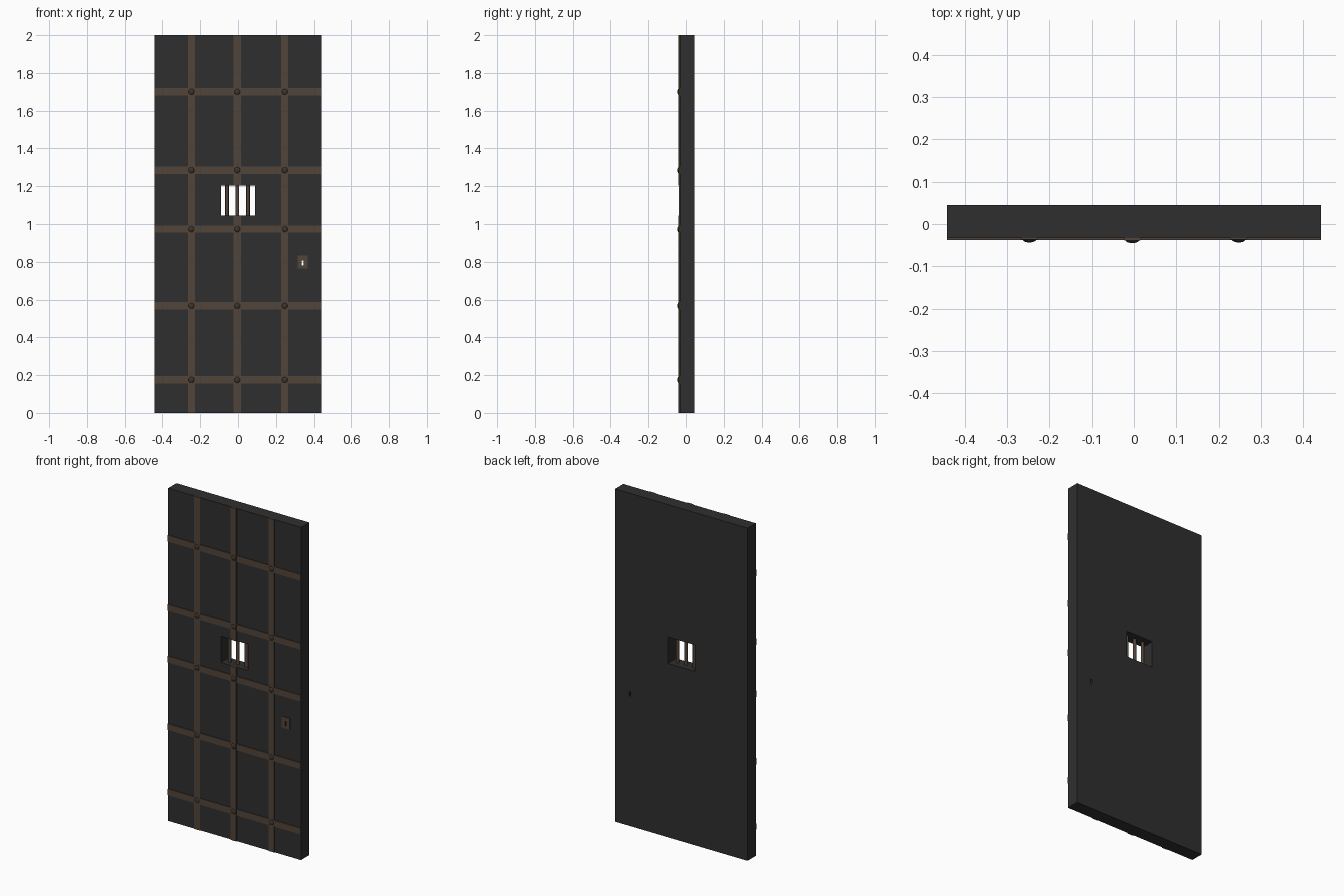
import bpy, math

if "Cube" in bpy.data.objects:
    bpy.data.objects.remove(bpy.data.objects["Cube"])


def material(name, rgb):
    m = bpy.data.materials.new(name)
    m.diffuse_color = (*rgb, 1)
    m.use_nodes = True
    m.node_tree.nodes["Principled BSDF"].inputs["Base Color"].default_value = m.diffuse_color
    return m


IRON = material("dark_iron", (0.028, 0.028, 0.028))
RUST = material("rusty_brown", (0.084, 0.058, 0.041))
RIVET = material("dark_brown", (0.045, 0.034, 0.026))


def finish(name, mat):
    ob = bpy.context.object
    ob.name = name
    if mat:
        ob.data.materials.append(mat)
    return ob


def box(name, x0, x1, y0, y1, z0, z1, mat=None):
    bpy.ops.mesh.primitive_cube_add(
        size=1, location=((x0 + x1) / 2, (y0 + y1) / 2, (z0 + z1) / 2))
    ob = bpy.context.object
    ob.scale = (x1 - x0, y1 - y0, z1 - z0)
    bpy.ops.object.transform_apply(location=False, rotation=False, scale=True)
    return finish(name, mat)


def cut(ob, cutter):
    mod = ob.modifiers.new("cut", 'BOOLEAN')
    mod.operation = 'DIFFERENCE'
    mod.solver = 'EXACT'
    mod.object = cutter
    bpy.context.view_layer.objects.active = ob
    bpy.ops.object.modifier_apply(modifier=mod.name)


W, BACK, FRONT = 0.441, 0.045, -0.033
WIN = (-0.091, 0.089, 1.045, 1.203)   # window x0, x1, z0, z1

# door slab and lock plate, with window and keyhole cut through
slab = box("door_slab", -W, W, FRONT, BACK, 0, 2, IRON)
plate = box("lock_plate", 0.315, 0.368, -0.037, FRONT + 0.001, 0.765, 0.833, RUST)
window = box("window_cutter", WIN[0], WIN[1], -0.2, 0.2, WIN[2], WIN[3])
keyhole = box("keyhole_cutter", 0.337, 0.346, -0.2, 0.2, 0.78, 0.807)
cut(slab, window)
cut(slab, keyhole)
cut(plate, keyhole)
for c in (window, keyhole):
    bpy.data.objects.remove(c)

# iron bands; the middle one stops at the window
XS = (-0.247, -0.004, 0.247)
ZS = (0.175, 0.567, 0.973, 1.285, 1.70)
H = 0.019
for x in (XS[0], XS[2]):
    box("vertical_band", x - H, x + H, -0.037, FRONT + 0.001, 0, 2, RUST)
for z0, z1 in ((0, WIN[2]), (WIN[3], 2)):
    box("middle_band", XS[1] - H, XS[1] + H, -0.039, FRONT + 0.001, z0, z1, RUST)
for z in ZS:
    box("horizontal_band", -W, W, -0.0375, FRONT + 0.001, z - H, z + H, RUST)

# domed rivets at the crossings
for x in XS:
    for z in ZS:
        y = -0.038 if x == XS[1] else -0.0365
        bpy.ops.mesh.primitive_uv_sphere_add(
            segments=12, ring_count=8, radius=0.016, location=(x, y, z),
            rotation=(math.pi / 2, 0, 0))
        bpy.context.object.scale = (1, 1, 0.44)
        finish("rivet", RIVET)
        bpy.ops.object.shade_smooth_by_angle()

# window bars
for x in (-0.058, -0.003, 0.053):
    bpy.ops.mesh.primitive_cylinder_add(
        vertices=12, radius=0.0095, depth=WIN[3] - WIN[2] + 0.01,
        location=(x, 0.003, (WIN[2] + WIN[3]) / 2))
    finish("window_bar", RUST)
    bpy.ops.object.shade_smooth_by_angle()
